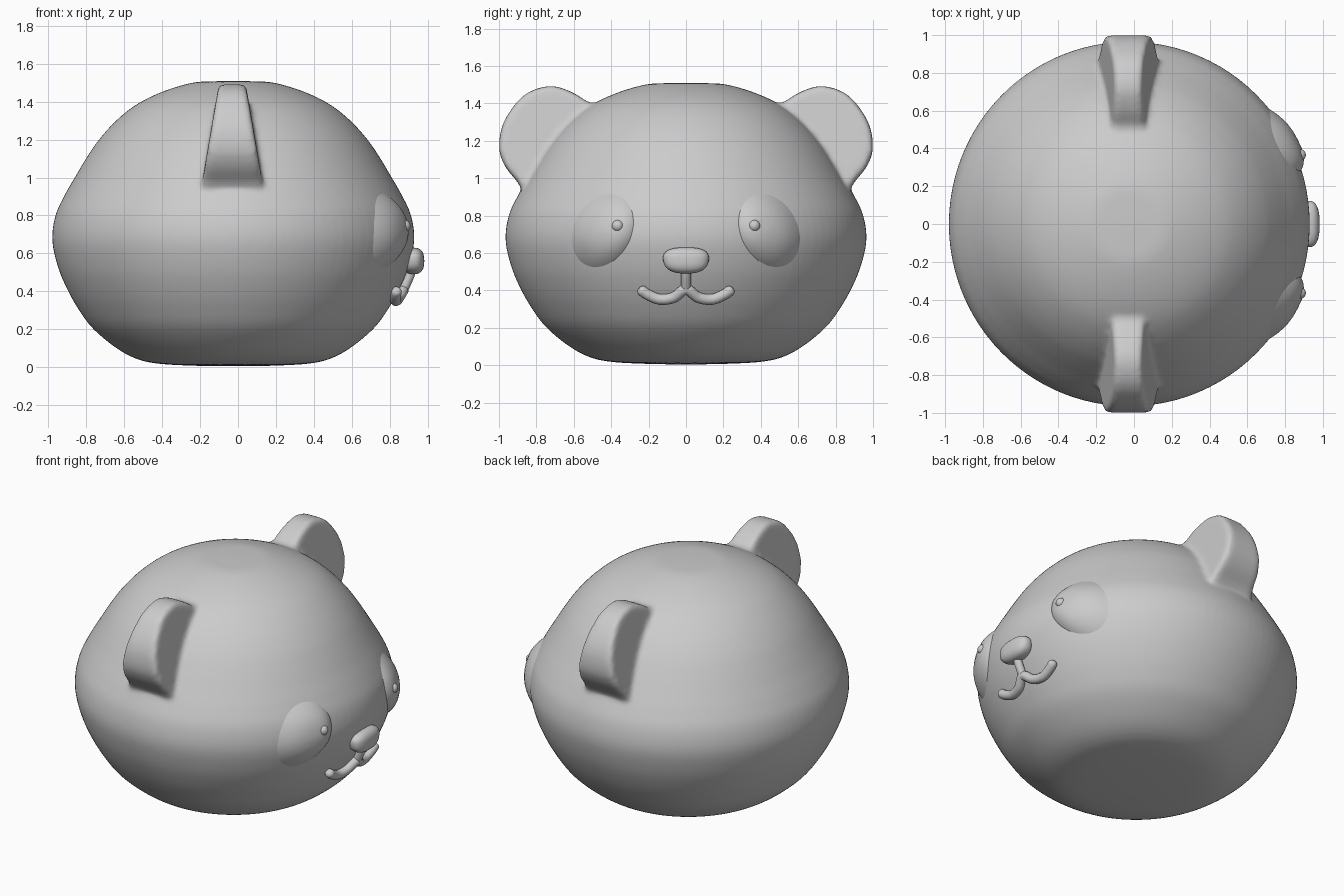
import bpy, bmesh, math
from mathutils import Vector

if "Cube" in bpy.data.objects:
    bpy.data.objects.remove(bpy.data.objects["Cube"])

CX, SX = -0.025, 0.99   # head axis offset and x squash
PROFILE = [(0, 0.004), (0.2, 0.007), (0.4, 0.018), (0.52, 0.045), (0.63, 0.105), (0.75, 0.205),
           (0.825, 0.305), (0.885, 0.41), (0.935, 0.53), (0.965, 0.67), (0.948, 0.8), (0.9, 0.905),
           (0.845, 1.0), (0.785, 1.1), (0.72, 1.195), (0.63, 1.295), (0.52, 1.383), (0.38, 1.452),
           (0.22, 1.5), (0.1, 1.508), (0, 1.51)]


def spline(pts, n=4, closed=False):
    """Smooth curve through the given points."""
    p = [Vector(q) for q in pts]
    m = len(p)
    get = (lambda i: p[i % m]) if closed else (lambda i: p[max(0, min(m - 1, i))])
    out = []
    for i in range(m if closed else m - 1):
        a, b, c, d = (get(i + k) for k in (-1, 0, 1, 2))
        for k in range(n):
            t = k / n
            out.append(0.5 * (2 * b + (c - a) * t + (2 * a - 5 * b + 4 * c - d) * t * t
                              + (3 * b - a - 3 * c + d) * t ** 3))
    return out if closed else out + [p[-1]]


def surface_x(y, z):
    """x of the face surface at a given y, z."""
    for (r0, z0), (r1, z1) in zip(FINE, FINE[1:]):
        if z0 <= z <= z1:
            r = r0 + (r1 - r0) * (z - z0) / (z1 - z0)
            return CX + SX * math.sqrt(max(0, r * r - y * y))
    return 0


def finish(name, bm, smooth=True):
    bmesh.ops.recalc_face_normals(bm, faces=bm.faces)
    me = bpy.data.meshes.new(name)
    bm.to_mesh(me)
    bm.free()
    for f in me.polygons:
        f.use_smooth = smooth
    ob = bpy.data.objects.new(name, me)
    bpy.context.collection.objects.link(ob)
    return ob


def bridge(bm, a, b):
    for i in range(len(a)):
        j = (i + 1) % len(a)
        bm.faces.new((a[i], a[j], b[j], b[i]))


FINE = spline(PROFILE)

# Head: turned profile
bm = bmesh.new()
SEG = 96
rings = [[bm.verts.new((CX + SX * r * math.cos(2 * math.pi * k / SEG),
                        r * math.sin(2 * math.pi * k / SEG), z)) for k in range(SEG)]
         for r, z in FINE[1:-1]]
for a, b in zip(rings, rings[1:]):
    bridge(bm, a, b)
bm.faces.new(rings[0])
bm.faces.new(rings[-1])

# Ears: wedge-shaped rounded slabs, fused with the head
EAR = [(0.46, 1.37), (0.53, 1.41), (0.61, 1.46), (0.72, 1.492), (0.84, 1.46), (0.925, 1.38), (0.985, 1.27),
       (0.998, 1.15), (0.965, 1.06), (0.905, 0.985), (0.86, 0.93), (0.76, 0.95), (0.6, 1.15)]
outline = spline(EAR, 4, True)
mid = Vector((0.74, 1.2))
for side in (-1, 1):
    ears = []
    for s, f in ((0.92, -1), (0.975, -0.93), (1, -0.75), (1, 0.75), (0.975, 0.93), (0.92, 1)):
        ring = []
        for p in outline:
            q = mid + (p - mid) * s
            half = 0.155 - 0.17 * (q.y - 1.0)
            ring.append(bm.verts.new((-0.03 + f * half, side * q.x, q.y)))
        ears.append(ring)
    for a, b in zip(ears, ears[1:]):
        bridge(bm, a, b)
    bm.faces.new(ears[0])
    bm.faces.new(ears[-1])
head = finish("head_with_ears", bm)
mod = head.modifiers.new("fuse", 'REMESH')
mod.mode = 'VOXEL'
mod.voxel_size = 0.015
mod.use_smooth_shade = True
mod = head.modifiers.new("soften", 'SMOOTH')
mod.factor = 0.5
mod.iterations = 5

# Eye patches: low domes following the face, each with a small glint
for side, label in ((-1, "left"), (1, "right")):
    bm = bmesh.new()
    rings = []
    for t in (0.05, 0.3, 0.5, 0.65, 0.78, 0.88, 0.95, 1.0):
        ring = []
        for k in range(48):
            a = 2 * math.pi * k / 48
            y = 0.445 + t * (0.163 * math.cos(a) - 0.04 * math.sin(a))
            z = 0.72 + t * 0.2 * math.sin(a)
            x = surface_x(y, z) + 0.05 * (1 - t ** 3) - 0.004
            ring.append(bm.verts.new((x, side * y, z)))
        rings.append(ring)
    for a, b in zip(rings, rings[1:]):
        bridge(bm, a, b)
    bm.faces.new(rings[0])
    finish("eye_" + label, bm)

    bm = bmesh.new()
    bmesh.ops.create_uvsphere(bm, u_segments=20, v_segments=12, radius=0.032)
    glint = finish("eye_glint_" + label, bm)
    glint.location = (surface_x(0.365, 0.745) + 0.024, side * 0.365, 0.745)

# Nose: rounded block
bm = bmesh.new()
bmesh.ops.create_uvsphere(bm, u_segments=32, v_segments=20, radius=1)
for v in bm.verts:
    c = [math.copysign(abs(q) ** 0.78, q) for q in v.co]
    v.co = (0.925 + 0.058 * c[0], 0.122 * c[1] * (1 + 0.08 * c[2]), 0.56 + 0.07 * c[2])
finish("nose", bm)


# Mouth: wavy tube and a short stem up to the nose
def tube(name, pts, radius):
    cu = bpy.data.curves.new(name, 'CURVE')
    cu.dimensions = '3D'
    cu.bevel_depth = radius
    cu.bevel_resolution = 5
    cu.use_fill_caps = True
    path = spline(pts, 6)
    sp = cu.splines.new('POLY')
    sp.points.add(len(path) - 1)
    n = len(path)
    for i, (y, z) in enumerate(path):
        sp.points[i].co = (surface_x(y, z) + 0.022, y, z, 1)
        e = min(i, n - 1 - i)
        sp.points[i].radius = (0.4, 0.75, 0.93)[e] if e < 3 else 1
    sp.use_smooth = True
    bpy.context.collection.objects.link(bpy.data.objects.new(name, cu))


half = [(0.25, 0.412), (0.21, 0.38), (0.14, 0.352), (0.065, 0.362)]
tube("mouth", [(-y, z) for y, z in half] + [(0, 0.405)] + half[::-1], 0.029)
tube("mouth_stem", [(0, 0.39), (0, 0.45), (0, 0.53)], 0.026)
